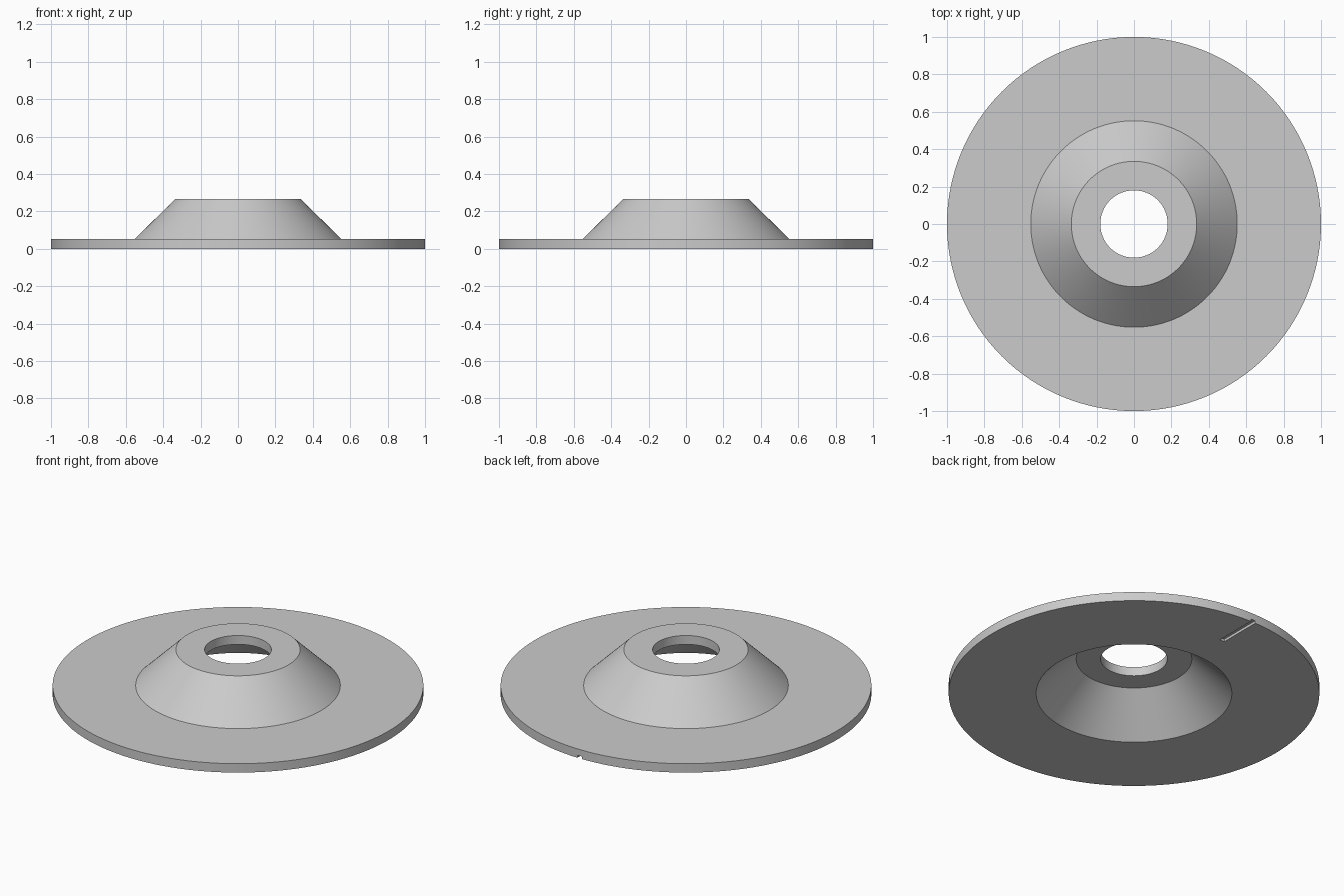
import bpy, bmesh, math

cube = bpy.data.objects.get("Cube")
if cube:
    bpy.data.objects.remove(cube)

SEGMENTS = 128


def make_material(name, colour):
    mat = bpy.data.materials.new(name)
    mat.use_nodes = True
    mat.diffuse_color = colour
    mat.node_tree.nodes["Principled BSDF"].inputs["Base Color"].default_value = colour
    return mat


def add_object(name, bm):
    bmesh.ops.recalc_face_normals(bm, faces=bm.faces)
    mesh = bpy.data.meshes.new(name)
    bm.to_mesh(mesh)
    bm.free()
    obj = bpy.data.objects.new(name, mesh)
    bpy.context.collection.objects.link(obj)
    return obj


def lathe(name, profile):
    """Revolve a closed (radius, z) outline around the z axis."""
    bm = bmesh.new()
    rings = []
    for i in range(SEGMENTS):
        a = math.tau * i / SEGMENTS
        rings.append([bm.verts.new((r * math.cos(a), r * math.sin(a), z)) for r, z in profile])
    for i, ring in enumerate(rings):
        after = rings[(i + 1) % SEGMENTS]
        for j in range(len(profile)):
            k = (j + 1) % len(profile)
            bm.faces.new((ring[j], after[j], after[k], ring[k]))
    return add_object(name, bm)


# Dished disc: flat rim, hollow conical hub and a central bore
disc = lathe("dished_disc", [
    (1.0, 0.0), (1.0, 0.053), (0.552, 0.053), (0.335, 0.266),
    (0.18, 0.266), (0.18, 0.213), (0.312, 0.213), (0.528, 0.0),
])
disc.data.materials.append(make_material("grey metal", (0.6, 0.6, 0.6, 1)))

# Shallow radial groove under the back of the rim
bm = bmesh.new()
bmesh.ops.create_cube(bm, size=1)
bmesh.ops.scale(bm, vec=(0.03, 0.36, 0.03), verts=bm.verts)
bmesh.ops.translate(bm, vec=(0, 0.92, 0), verts=bm.verts)
cutter = add_object("groove_cutter", bm)
cutter.hide_render = True

bpy.context.view_layer.objects.active = disc
disc.select_set(True)
cut = disc.modifiers.new("groove", "BOOLEAN")
cut.operation = "DIFFERENCE"
cut.solver = "EXACT"
cut.object = cutter
bpy.ops.object.modifier_apply(modifier=cut.name)
bpy.data.objects.remove(cutter)

# Smooth round walls, crisp edges
bpy.ops.object.shade_smooth_by_angle(angle=math.radians(30))
